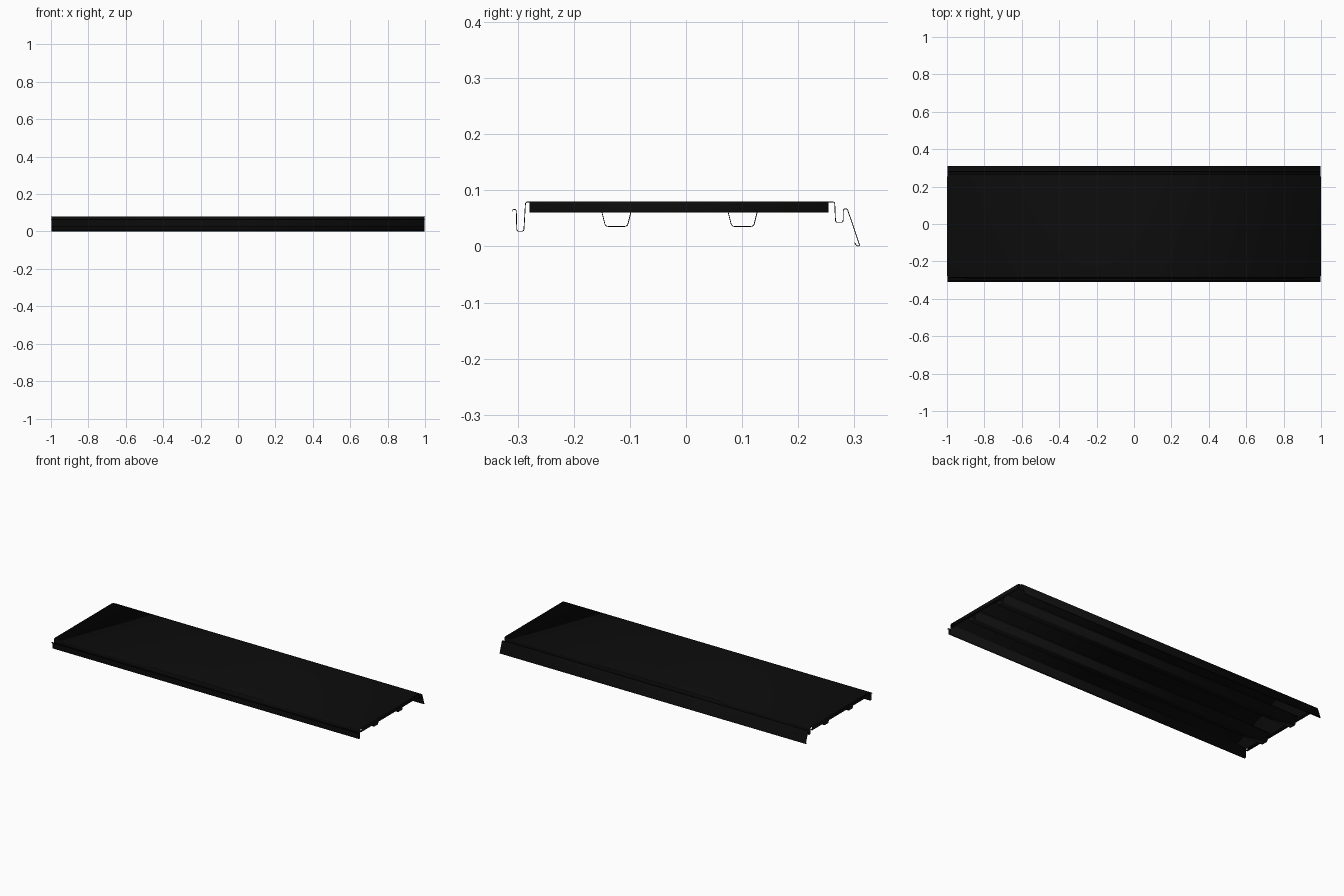
import bpy
from mathutils import Vector

if "Cube" in bpy.data.objects:
    bpy.data.objects.remove(bpy.data.objects["Cube"])

T = 0.0014          # sheet thickness
TOP = 0.08 - T / 2  # centre line of the top skin

mat = bpy.data.materials.new("black_coating")
mat.diffuse_color = (0.004, 0.004, 0.004, 1)
mat.use_nodes = True
mat.node_tree.nodes["Principled BSDF"].inputs["Base Color"].default_value = mat.diffuse_color


def fillet(pts, r, steps=4):
    """Round the inner corners of an open 2D polyline."""
    pts = [Vector(p) for p in pts]
    out = [pts[0]]
    for a, b, c in zip(pts, pts[1:], pts[2:]):
        d = min(r, (a - b).length * 0.45, (c - b).length * 0.45)
        p, q = b + (a - b).normalized() * d, b + (c - b).normalized() * d
        for i in range(steps + 1):
            t = i / steps
            out.append(p * (1 - t) ** 2 + b * 2 * t * (1 - t) + q * t * t)
    return out + [pts[-1]]


def sheet(name, pts, lo, hi, axis, r=0.003):
    """Folded sheet metal: a rounded profile run along x or y."""
    line = fillet(pts, r)
    verts = []
    for s in (lo, hi):
        for u, z in line:
            verts.append((s, u, z) if axis == 'x' else (u, s, z))
    n = len(line)
    faces = [(i, i + 1, n + i + 1, n + i) for i in range(n - 1)]
    me = bpy.data.meshes.new(name)
    me.from_pydata(verts, [], faces)
    me.materials.append(mat)
    ob = bpy.data.objects.new(name, me)
    bpy.context.collection.objects.link(ob)
    mod = ob.modifiers.new("thickness", 'SOLIDIFY')
    mod.thickness = T
    mod.offset = 0
    mod.use_even_offset = True
    bpy.ops.object.select_all(action='DESELECT')
    ob.select_set(True)
    bpy.context.view_layer.objects.active = ob
    bpy.ops.object.shade_smooth_by_angle()
    return ob


# Top skin with the hooked front edge and the clip and drip lip at the back
skin = [(-0.309, 0.062), (-0.3085, 0.0665), (-0.3025, 0.0655), (-0.3015, 0.027),
        (-0.289, 0.027), (-0.286, TOP),
        (0.265, TOP), (0.2665, 0.043), (0.280, 0.043), (0.2805, 0.067),
        (0.2875, 0.067), (0.3098, 0.0012), (0.3045, 0.0008), (0.3005, 0.0065)]
sheet("panel_skin", skin, -0.996, 0.996, 'x', 0.004)

# Turned-down end flanges with a short return lip
for side, label in ((-1, "left"), (1, "right")):
    edge = 1 - T / 2
    prof = [(0.994, TOP), (edge, TOP), (edge, 0.061), (0.986, 0.061)]
    sheet(label + "_end_flange", [(side * x, z) for x, z in prof],
          -0.279, 0.254, 'y', 0.003)

# Hat-section stiffeners under the skin
for y, label in ((-0.124, "front"), (0.101, "back")):
    half = [(-0.042, TOP - T), (-0.0300, TOP - T), (-0.0195, 0.0357)]
    prof = half + [(-u, z) for u, z in reversed(half)]
    sheet(label + "_stiffener", [(y + u, z) for u, z in prof],
          -0.984, 0.984, 'x', 0.005)
